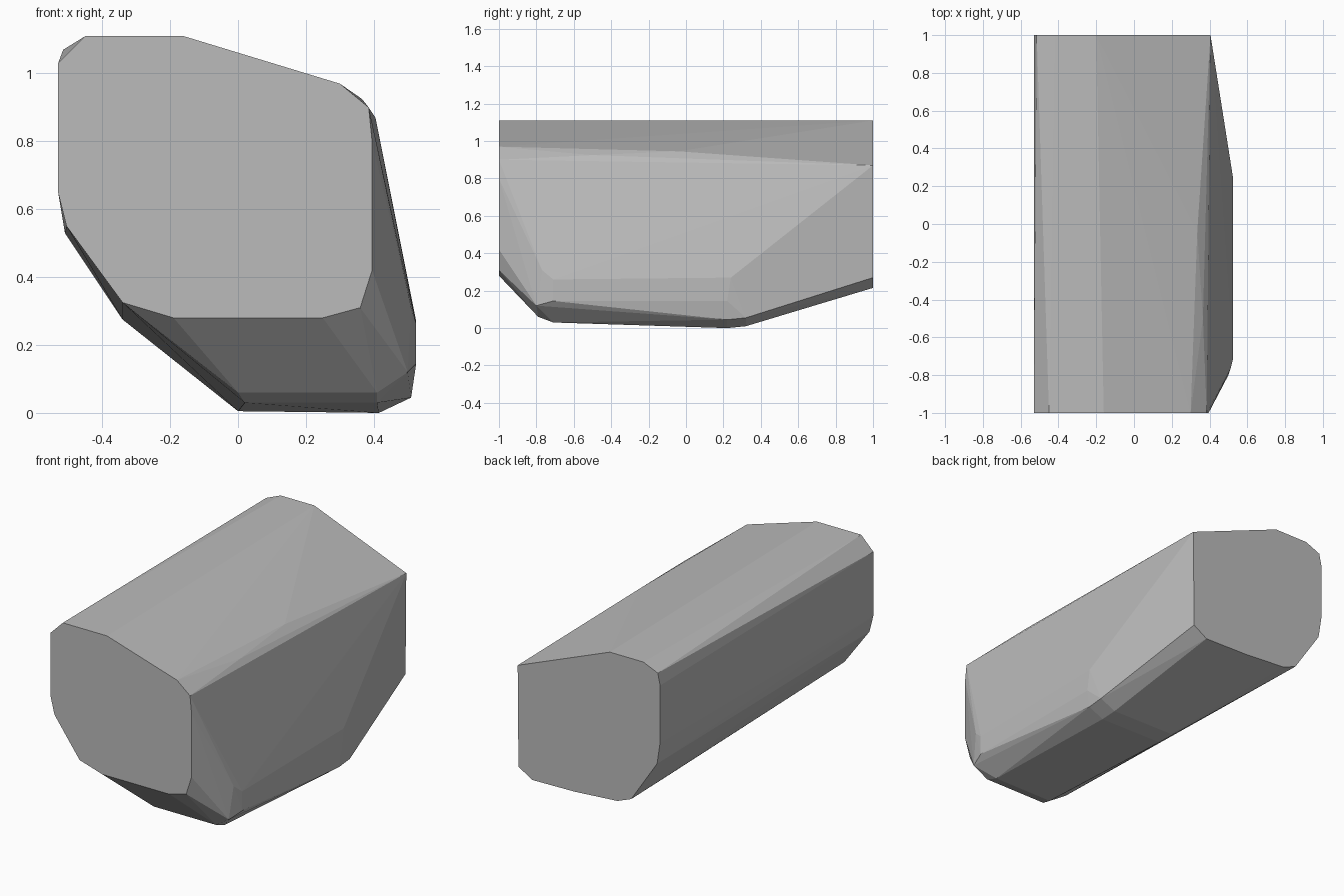
import bpy
import bmesh
import math

# Remove the default cube
default_cube = bpy.data.objects.get("Cube")
if default_cube:
    bpy.data.objects.remove(default_cube, do_unlink=True)


def flat_material(name, value):
    """Plain grey material with matching viewport and render colour."""
    material = bpy.data.materials.new(name)
    material.use_nodes = True
    colour = (value, value, value, 1.0)
    material.diffuse_color = colour
    shader = next(n for n in material.node_tree.nodes if n.type == "BSDF_PRINCIPLED")
    shader.inputs["Base Color"].default_value = colour
    return material


def hull_object(name, points, material):
    """Faceted convex body wrapped around the given points."""
    bm = bmesh.new()
    for point in points:
        bm.verts.new(point)
    bmesh.ops.convex_hull(bm, input=bm.verts[:])
    loose = [v for v in bm.verts if not v.link_faces]
    bmesh.ops.delete(bm, geom=loose, context="VERTS")
    # Merge the triangles of each flat facet
    bmesh.ops.dissolve_limit(bm, angle_limit=math.radians(0.5),
                             verts=bm.verts[:], edges=bm.edges[:])
    bmesh.ops.recalc_face_normals(bm, faces=bm.faces[:])
    mesh = bpy.data.meshes.new(name)
    bm.to_mesh(mesh)
    bm.free()
    mesh.materials.append(material)
    body = bpy.data.objects.new(name, mesh)
    bpy.context.scene.collection.objects.link(body)
    return body


# Outline of the flat front end (x, z)
front_end = [
    (-.53, 1.03), (-.45, 1.11), (-.16, 1.11), (.3, .97), (.385, .9),
    (.395, .8), (.395, .42), (.36, .31), (.25, .28), (-.19, .28),
    (-.34, .325), (-.505, .55), (-.53, .65),
]

# Outline of the flat back end (x, z)
back_end = [
    (-.53, 1), (-.515, 1.07), (-.42, 1.11), (-.2, 1.11), (.405, .87),
    (.4, .27), (.31, .215), (.03, .22), (-.25, .24), (-.34, .275),
    (-.51, .53), (-.53, .66),
]

# Bulging lower corner and upper shoulder (x, y, z)
bulge = [
    (0, -.79, .06), (.41, -.79, .06), (.5, -.8, .12),
    (.02, -.71, .03), (.41, -.71, .03), (.525, -.71, .145),
    (.525, -.71, .26), (.51, -.77, .31),
    (.525, .24, .27), (.525, .22, .145), (.51, .22, .045), (.51, .32, .055),
    (.415, .22, 0), (0, .22, .005), (0, .32, .015), (.41, .32, .01),
]
shoulder = [(.335, -.04, .945), (.365, -.5, .925)]

points = [(x, -1, z) for x, z in front_end]
points += [(x, 1, z) for x, z in back_end]
points += bulge + shoulder

hull_object("stone_block", points, flat_material("stone_grey", .5))
